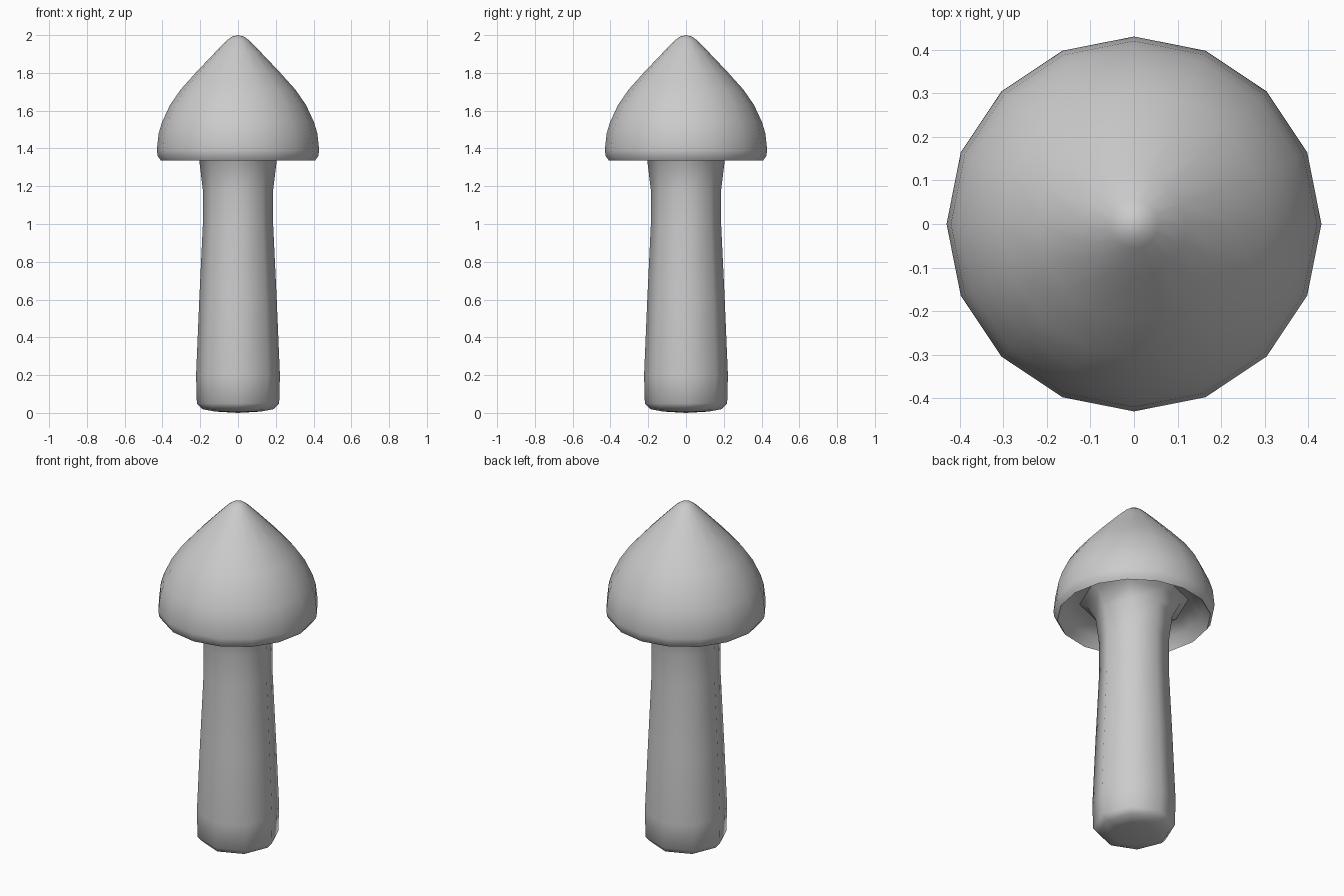
import bpy
from math import cos, sin, tau, radians

if "Cube" in bpy.data.objects:
    bpy.data.objects.remove(bpy.data.objects["Cube"])


def lathe(name, profile, sides, angle):
    """Revolve (radius, z) points about z; radius 0 becomes a single pole."""
    verts, rings, faces = [], [], []
    for r, z in profile:
        n = sides if r else 1
        rings.append([len(verts) + i % n for i in range(sides)])
        verts += [(r * cos(tau * i / sides), r * sin(tau * i / sides), z) for i in range(n)]
    for a, b in zip(rings, rings[1:]):
        for i in range(sides):
            j = (i + 1) % sides
            faces.append(list(dict.fromkeys((a[i], a[j], b[j], b[i]))))
    mesh = bpy.data.meshes.new(name)
    mesh.from_pydata(verts, [], faces)
    obj = bpy.data.objects.new(name, mesh)
    bpy.context.collection.objects.link(obj)
    bpy.ops.object.select_all(action='DESELECT')
    obj.select_set(True)
    bpy.context.view_layer.objects.active = obj
    bpy.ops.object.shade_smooth_by_angle(angle=radians(angle))
    return obj


# Stem: rounded foot, slight taper, flaring into the cap
lathe("stem", [(0, 0), (0.12, 0.007), (0.19, 0.02), (0.218, 0.05), (0.222, 0.2),
               (0.205, 0.6), (0.186, 1.0), (0.186, 1.18), (0.205, 1.335),
               (0.25, 1.41), (0.31, 1.44)], 8, 75)

# Cap: hollow underside, rim, then the bell up to a rounded tip
lathe("cap", [(0.2, 1.43), (0.31, 1.43), (0.37, 1.395), (0.408, 1.335), (0.425, 1.36),
              (0.43, 1.39), (0.42, 1.48), (0.402, 1.54), (0.36, 1.63), (0.305, 1.71),
              (0.22, 1.805), (0.12, 1.91), (0.055, 1.975), (0.03, 1.993), (0, 2.0)], 16, 60)
